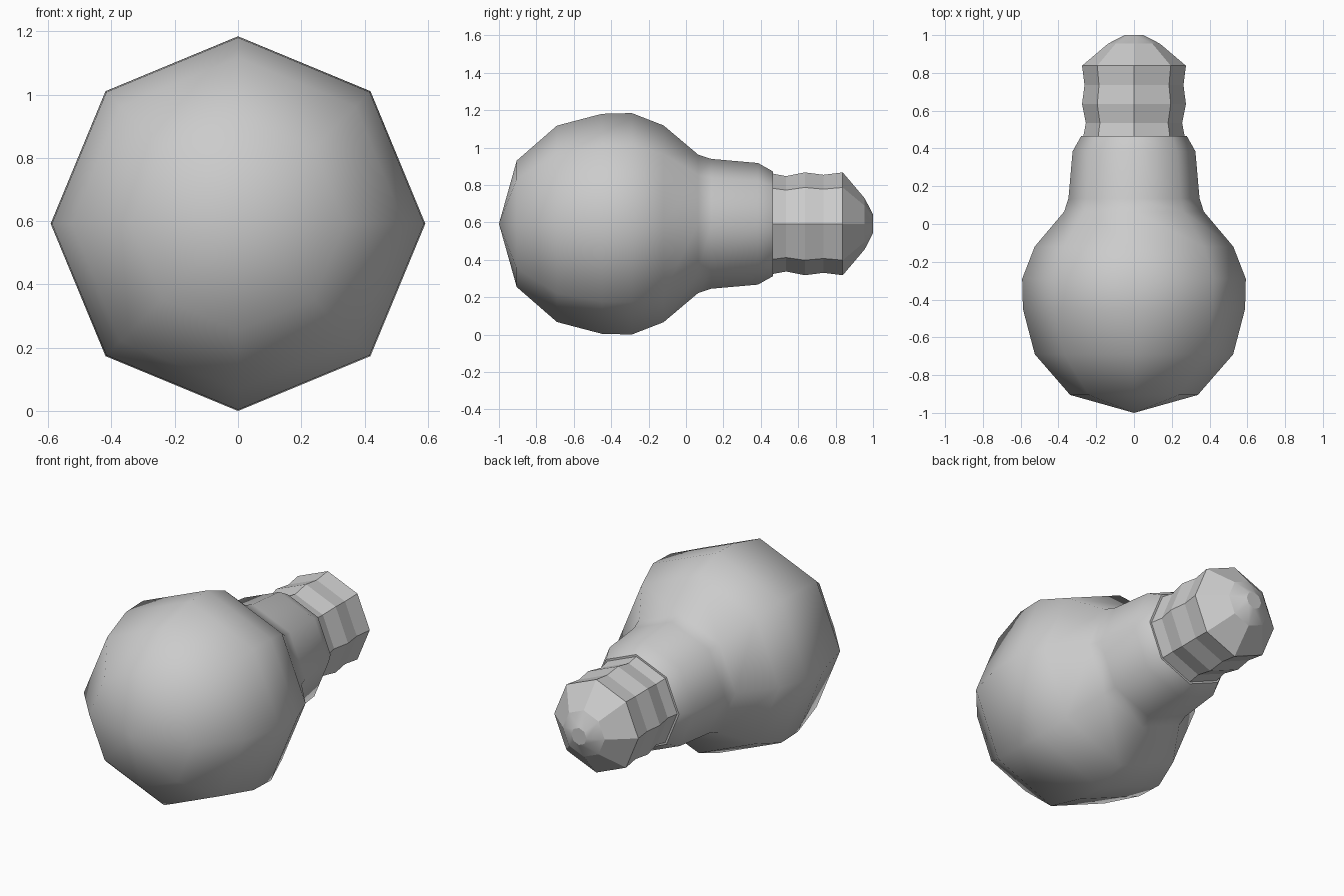
import bpy, bmesh
from math import cos, sin, pi

if "Cube" in bpy.data.objects:
    bpy.data.objects.remove(bpy.data.objects["Cube"])

SIDES = 8
CZ = 0.592


def lathe(name, profile, smooth):
    """Revolve (y, radius) points about the y axis; smooth(i) says if band i is smooth."""
    bm = bmesh.new()
    rings = []
    for y, r in profile:
        if r == 0:
            rings.append([bm.verts.new((0, y, CZ))])
        else:
            rings.append([bm.verts.new((r * cos(2 * pi * k / SIDES), y,
                                        CZ + r * sin(2 * pi * k / SIDES)))
                          for k in range(SIDES)])
    for i, (a, b) in enumerate(zip(rings, rings[1:])):
        for k in range(SIDES):
            n = (k + 1) % SIDES
            if len(a) == 1:
                vs = [a[0], b[k], b[n]]
            elif len(b) == 1:
                vs = [a[k], b[0], a[n]]
            else:
                vs = [a[k], b[k], b[n], a[n]]
            bm.faces.new(vs).smooth = smooth(i)
    # Close open ends
    for ring in (rings[0], rings[-1]):
        if len(ring) > 1:
            bm.faces.new(ring)
    bmesh.ops.recalc_face_normals(bm, faces=bm.faces)
    mesh = bpy.data.meshes.new(name)
    bm.to_mesh(mesh)
    bm.free()
    ob = bpy.data.objects.new(name, mesh)
    bpy.context.collection.objects.link(ob)
    return ob


# Smooth glass globe and neck, pole facing front
lathe("glass_bulb",
      [(-1, 0), (-0.905, 0.338), (-0.69, 0.525), (-0.45, 0.588), (-0.29, 0.592),
       (-0.12, 0.526), (0.065, 0.37), (0.135, 0.347), (0.385, 0.325), (0.465, 0.28)],
      lambda i: True)

# Faceted screw base with ridges and tapered end
lathe("screw_base",
      [(0.45, 0.268), (0.465, 0.268), (0.535, 0.255), (0.635, 0.275), (0.735, 0.262),
       (0.838, 0.275), (0.955, 0.137)],
      lambda i: False)

# Small smooth contact tip
lathe("contact_tip", [(0.955, 0.137), (1.0, 0.05)], lambda i: True)
